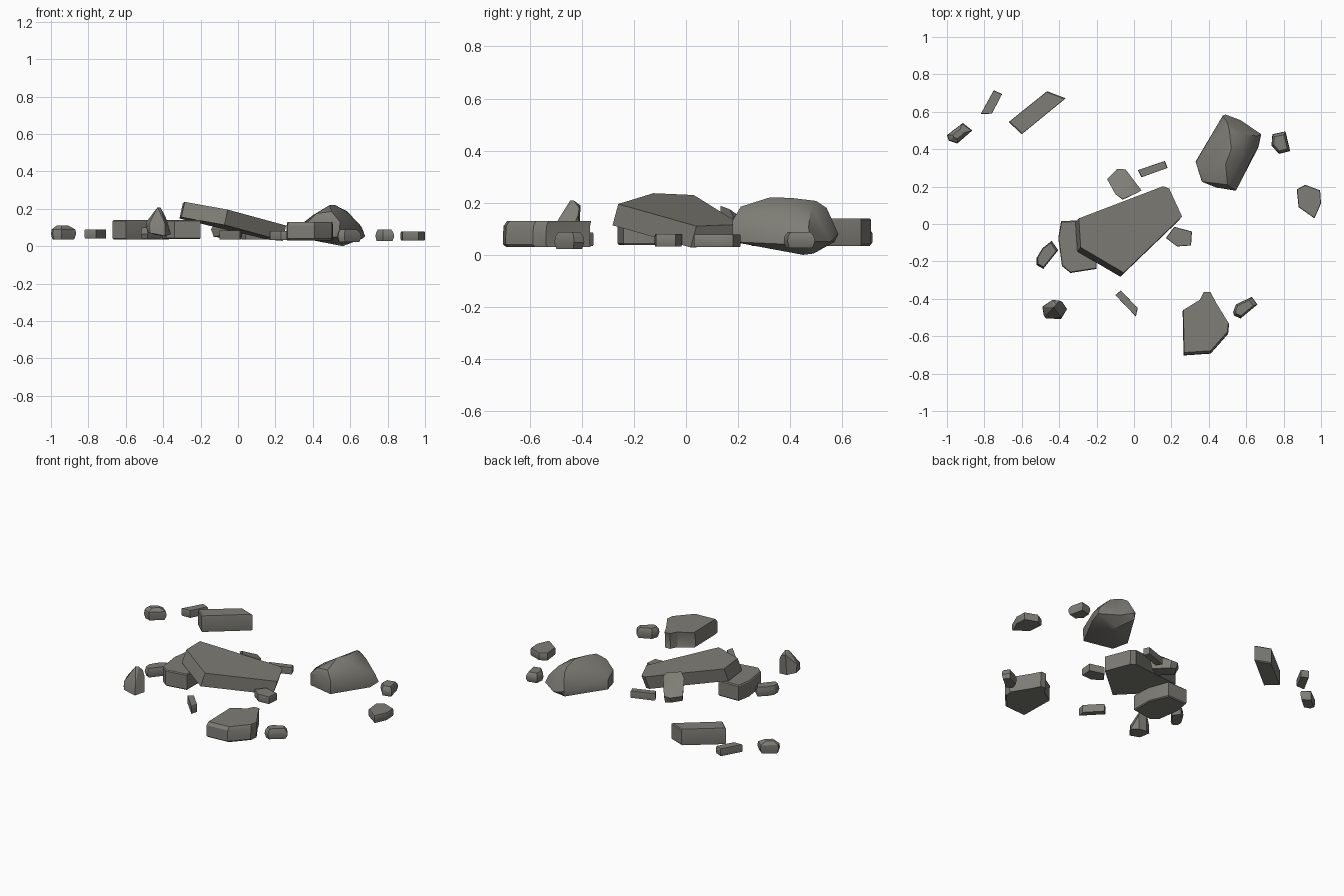
import bpy, bmesh

stone_mat = bpy.data.materials.new("grey brown stone")
stone_mat.diffuse_color = (0.21, 0.205, 0.18, 1)


def finish(name, bm):
    bmesh.ops.recalc_face_normals(bm, faces=bm.faces)
    mesh = bpy.data.meshes.new(name)
    bm.to_mesh(mesh)
    bm.free()
    mesh.materials.append(stone_mat)
    obj = bpy.data.objects.new(name, mesh)
    bpy.context.collection.objects.link(obj)
    return obj


def slab(name, outline, rings, tilt=(0, 0)):
    """Stack scaled copies of a plan outline. Ring = (scale, z, dx, dy)."""
    bm = bmesh.new()
    n = len(outline)
    cx = sum(p[0] for p in outline) / n
    cy = sum(p[1] for p in outline) / n
    loops = []
    for s, z, dx, dy in rings:
        loop = []
        for x, y in outline:
            h = z + tilt[0] * (x - cx) + tilt[1] * (y - cy)
            loop.append(bm.verts.new((cx + s * (x - cx) + dx, cy + s * (y - cy) + dy, h)))
        loops.append(loop)
    bm.faces.new(loops[0][::-1])
    bm.faces.new(loops[-1])
    for a, b in zip(loops, loops[1:]):
        for i in range(n):
            j = (i + 1) % n
            bm.faces.new((a[i], a[j], b[j], b[i]))
    return finish(name, bm)


def crisp(name, outline, z0, z1, tilt=(0, 0)):
    e = 0.006
    return slab(name, outline, [(0.96, z0, 0, 0), (1, z0 + e, 0, 0),
                                (1, z1 - e, 0, 0), (0.96, z1, 0, 0)], tilt)


def pebble(name, outline, z0, z1, top=0.72):
    mid = z0 + 0.4 * (z1 - z0)
    return slab(name, outline, [(0.85, z0, 0, 0), (1, mid, 0, 0),
                                (0.94, mid + 0.55 * (z1 - mid), 0, 0), (top, z1, 0, 0)])


def hull(name, points):
    bm = bmesh.new()
    for p in points:
        bm.verts.new(p)
    bmesh.ops.convex_hull(bm, input=bm.verts)
    loose = [v for v in bm.verts if not v.link_faces]
    bmesh.ops.delete(bm, geom=loose, context='VERTS')
    bmesh.ops.dissolve_limit(bm, angle_limit=0.05, verts=bm.verts, edges=bm.edges)
    return finish(name, bm)


# large tilted plate resting on the other blocks
plate = [(-0.295, 0.03), (0.155, 0.202), (0.188, 0.19), (0.257, 0.04),
         (-0.055, -0.26), (-0.285, -0.125)]
px = sum(p[0] for p in plate) / 6
py = sum(p[1] for p in plate) / 6
pz = 0.168 - 0.215 * px - 0.06 * py
slab("tilted_plate", plate, [(1, pz - 0.082, -0.018, -0.022), (1, pz, 0, 0)], (-0.215, -0.06))

# block under the raised end of the plate
crisp("support_block", [(-0.39, 0.016), (-0.25, 0.02), (-0.2, -0.1), (-0.2, -0.24),
                        (-0.34, -0.262), (-0.385, -0.225), (-0.405, -0.075)], 0.037, 0.14)

# chunk leaning on the back edge of the plate
hull("leaning_chunk", [
    (-0.13, 0.22, 0.05), (-0.09, 0.28, 0.05), (-0.045, 0.28, 0.04), (0.02, 0.19, 0.05),
    (-0.06, 0.13, 0.06), (-0.144, 0.24, 0.09), (-0.09, 0.295, 0.085), (-0.045, 0.292, 0.085),
    (0.04, 0.18, 0.15), (0.02, 0.168, 0.175), (-0.06, 0.133, 0.188), (-0.1, 0.16, 0.165)])

# rounded boulder at back right
hull("boulder", [
    (0.33, 0.335, 0.045), (0.36, 0.235, 0.04), (0.54, 0.18, 0.05), (0.56, 0.45, 0.0),
    (0.54, 0.49, 0.005), (0.45, 0.4, 0.02), (0.475, 0.57, 0.05), (0.57, 0.555, 0.05),
    (0.68, 0.48, 0.053), (0.665, 0.41, 0.04),
    (0.33, 0.33, 0.11), (0.365, 0.225, 0.12), (0.475, 0.58, 0.09), (0.49, 0.585, 0.08),
    (0.66, 0.47, 0.105), (0.655, 0.4, 0.1), (0.545, 0.178, 0.13), (0.44, 0.195, 0.146),
    (0.42, 0.22, 0.175), (0.40, 0.32, 0.165), (0.49, 0.32, 0.22), (0.52, 0.40, 0.219),
    (0.51, 0.5, 0.207), (0.5, 0.54, 0.18), (0.585, 0.48, 0.185), (0.58, 0.36, 0.185),
    (0.5, 0.21, 0.185)])

# thick flat blocks
crisp("back_bar", [(-0.67, 0.545), (-0.465, 0.71), (-0.365, 0.672), (-0.60, 0.48)], 0.035, 0.14)
slab("front_block", [(0.26, -0.46), (0.35, -0.405), (0.372, -0.362), (0.41, -0.362),
                     (0.44, -0.42), (0.508, -0.53), (0.503, -0.58), (0.41, -0.685),
                     (0.265, -0.695)],
     [(0.97, 0.03, 0, 0), (1, 0.04, 0, -0.008), (1, 0.11, 0, -0.006), (0.97, 0.13, 0, 0.002)])

# stone standing on its edge
hull("upright_stone", [
    (-0.487, -0.44, 0.075), (-0.482, -0.49, 0.085), (-0.47, -0.505, 0.07), (-0.39, -0.508, 0.055),
    (-0.358, -0.455, 0.065), (-0.385, -0.415, 0.055), (-0.44, -0.41, 0.06),
    (-0.49, -0.445, 0.13), (-0.475, -0.495, 0.12), (-0.39, -0.5, 0.12), (-0.385, -0.415, 0.15),
    (-0.43, -0.445, 0.208), (-0.415, -0.43, 0.208), (-0.4, -0.41, 0.18), (-0.435, -0.405, 0.19)])

# thin flat shards
crisp("shard_far_left", [(-0.82, 0.588), (-0.75, 0.715), (-0.705, 0.695), (-0.76, 0.59)], 0.042, 0.09)
crisp("shard_back", [(0.02, 0.288), (0.165, 0.337), (0.18, 0.3), (0.04, 0.25)], 0.035, 0.08)
crisp("shard_right", [(0.17, -0.075), (0.215, -0.015), (0.31, -0.04), (0.305, -0.115),
                      (0.23, -0.12)], 0.033, 0.08)
crisp("shard_front", [(-0.1, -0.38), (-0.07, -0.355), (0.02, -0.45), (0.01, -0.495)], 0.035, 0.085)
crisp("shard_far_right", [(0.87, 0.185), (0.915, 0.21), (0.995, 0.18), (1.0, 0.11),
                          (0.965, 0.03), (0.88, 0.09)], 0.03, 0.078)

# small rounded stones
pebble("pebble_far_left", [(-1.0, 0.475), (-0.915, 0.54), (-0.865, 0.5), (-0.945, 0.43),
                           (-0.99, 0.445)], 0.035, 0.11, 0.45)
pebble("pebble_back_right", [(0.74, 0.48), (0.81, 0.495), (0.835, 0.39), (0.775, 0.375),
                             (0.735, 0.42)], 0.027, 0.088)
pebble("pebble_front_right", [(0.53, -0.47), (0.545, -0.43), (0.63, -0.39), (0.66, -0.43),
                              (0.57, -0.505), (0.535, -0.49)], 0.022, 0.088)
pebble("pebble_left", [(-0.52, -0.18), (-0.49, -0.13), (-0.44, -0.09), (-0.405, -0.14),
                       (-0.485, -0.24), (-0.52, -0.22)], 0.04, 0.1, 0.85)

# soft shading with crisp edges
for o in bpy.context.collection.objects:
    o.select_set(True)
    bpy.context.view_layer.objects.active = o
bpy.ops.object.shade_smooth_by_angle(angle=0.5)
